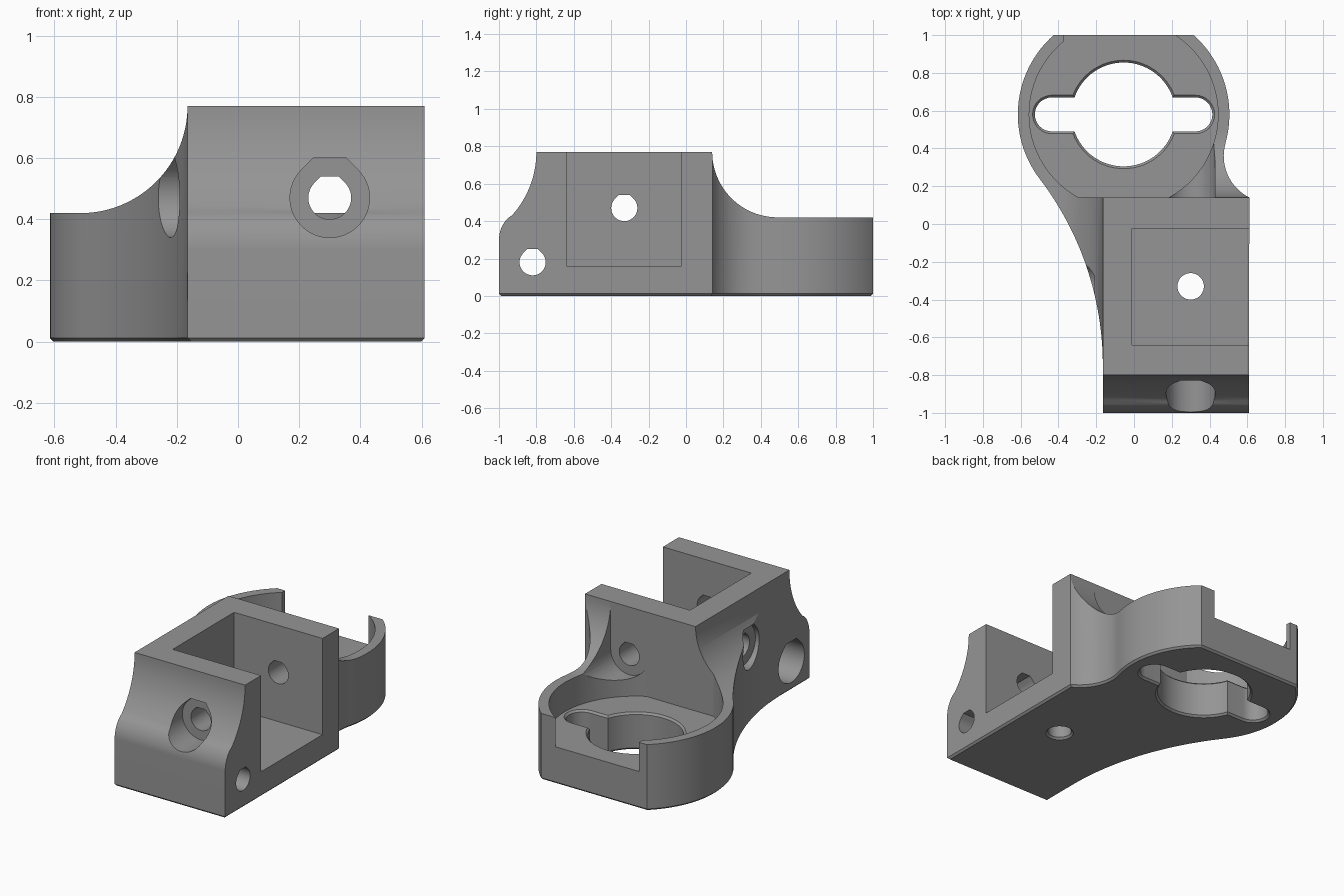
import bpy, bmesh, math

if "Cube" in bpy.data.objects:
    bpy.data.objects.remove(bpy.data.objects["Cube"])

CX, CY = -0.055, 0.58          # ring centre


def arc(cx, cy, r, a0, a1, n=24):
    """Points on a circular arc, angles in degrees."""
    return [(cx + r * math.cos(math.radians(a0 + (a1 - a0) * i / n)),
             cy + r * math.sin(math.radians(a0 + (a1 - a0) * i / n))) for i in range(n + 1)]


def loft(name, axis, layers):
    """Solid through matching outlines; layers = [(position on axis, points)]."""
    place = {'X': lambda p, t: (t, p[0], p[1]),
             'Y': lambda p, t: (p[0], t, p[1]),
             'Z': lambda p, t: (p[0], p[1], t)}[axis]
    bm = bmesh.new()
    rings = [[bm.verts.new(place(p, t)) for p in pts] for t, pts in layers]
    n = len(rings[0])
    for a, b in zip(rings, rings[1:]):
        for i in range(n):
            j = (i + 1) % n
            bm.faces.new((a[i], a[j], b[j], b[i]))
    bm.faces.new(rings[0])
    bm.faces.new(rings[-1])
    bmesh.ops.recalc_face_normals(bm, faces=bm.faces)
    me = bpy.data.meshes.new(name)
    bm.to_mesh(me)
    bm.free()
    ob = bpy.data.objects.new(name, me)
    bpy.context.collection.objects.link(ob)
    return ob


def prism(name, axis, pts, a, b):
    return loft(name, axis, [(a, pts), (b, pts)])


def teardrop(u, v, r):
    """Round hole with a flat printable roof."""
    k = r * math.tan(math.radians(22.5))
    return arc(u, v, r, 135, 405, 40) + [(u + k, v + r), (u - k, v + r)]


def box(x0, x1, y0, y1):
    return [(x0, y0), (x1, y0), (x1, y1), (x0, y1)]


def ang(dx, dy):
    return math.degrees(math.atan2(dy, dx))


# Footprint: block, ring and the tangent blends between them
R1, R2 = 1.63, 0.246
ax, ay = -0.165 - R1, -0.75
bx, by = 0.721, 0.36
t_left = ang(ax - CX, ay - CY)
t_right = ang(bx - CX, by - CY)
back = math.degrees(math.asin((1 - CY) / 0.56))
outline = [(-0.165, -1), (0.61, -1)]
outline += arc(bx, by, R2, ang(0.61 - bx, 0.14 - by) % 360, t_right + 180, 16)
outline += arc(CX, CY, 0.56, t_right, back, 24)[1:]
outline += arc(CX, CY, 0.56, 180 - back, 360 + t_left, 32)
outline += arc(ax, ay, R1, t_left + 180, 0, 32)[1:]


def inset(pts, d):
    """Move an anticlockwise outline inwards by d."""
    out = []
    for i, p in enumerate(pts):
        a, b = pts[i - 1], pts[(i + 1) % len(pts)]
        n = []
        for s, e in ((a, p), (p, b)):
            l = math.hypot(e[0] - s[0], e[1] - s[1])
            n.append((-(e[1] - s[1]) / l, (e[0] - s[0]) / l))
        m = 1 + n[0][0] * n[1][0] + n[0][1] * n[1][1]
        out.append((p[0] + d * (n[0][0] + n[1][0]) / m, p[1] + d * (n[0][1] + n[1][1]) / m))
    return out


body = loft("bracket_body", 'Z', [(0, inset(outline, 0.012)), (0.012, outline), (0.77, outline)])

cutters = []


def cut(*args):
    cutters.append(prism(*args))


# Curved front face
cut("front_curve", 'X', [(-1.2, 1), (-1.2, 0.3)] + arc(-0.835, 0.3, 0.165, 180, 135, 10)
    + arc(-1.307, 0.77, 0.507, -45, 0, 16)[1:] + [(-0.8, 1)], -1, 1)
# Sweeps down from block to ring height
cut("left_sweep", 'Y', [(-1, 1), (-1, 0.42)] + arc(-0.515, 0.77, 0.35, -90, 0) + [(-0.165, 1)], -1.3, 1.3)
cut("back_sweep", 'X', [(1.3, 1), (1.3, 0.42)] + arc(0.49, 0.77, 0.35, -90, -180) + [(0.14, 1)], -1, 1)
# Ring recess and its rear opening
a0 = ang(math.sqrt(0.25 - 0.44 ** 2), -0.44)
cut("ring_recess", 'Z', arc(CX, CY, 0.5, a0, 180 - a0, 64), 0.235, 1)
cut("rear_opening", 'Z', box(-0.37, 0.21, 0.8, 1.2), 0.235, 1)
# Square pocket, open to the top and right
cut("pocket", 'Z', box(-0.01, 0.8, -0.64, -0.025), 0.16, 1)
# Screw head clearances
cut("back_clearance", 'Y', [(0.17, 1)] + arc(0.3, 0.47, 0.13, 180, 360) + [(0.43, 1)], 0.14, 0.47)
cut("front_counterbore", 'Y', teardrop(0.3, 0.47, 0.13), -1.2, -0.8)
cut("left_counterbore", 'X', teardrop(-0.33, 0.47, 0.13), -1, -0.165)
cut("low_counterbore", 'X', teardrop(-0.82, 0.18, 0.13), -1, 0.45)
# Screw holes
cut("long_hole", 'Y', teardrop(0.3, 0.47, 0.07), -1.2, 0.3)
cut("left_hole", 'X', teardrop(-0.33, 0.47, 0.07), -1, 0.1)
cut("low_hole", 'X', teardrop(-0.82, 0.18, 0.07), -1, 1)


# Chamfered floor hole
def circle(r):
    return arc(0.3, -0.33, r, 0, 352.5, 47)


cutters.append(loft("floor_hole", 'Z', [(-0.01, circle(0.092)), (0.012, circle(0.07)), (0.3, circle(0.07))]))


# Chamfered round hole with side slots
def keyhole(d):
    r, s, e = 0.275 + d, 0.09 + d, 0.38
    a = math.degrees(math.asin(s / r))
    return (arc(CX, CY, r, a, 180 - a, 32) + arc(CX - e, CY, s, 90, 270, 16)
            + arc(CX, CY, r, 180 + a, 360 - a, 32) + arc(CX + e, CY, s, -90, 90, 16))


cutters.append(loft("slotted_hole", 'Z', [(-0.01, keyhole(0.022)), (0.012, keyhole(0)),
                                          (0.223, keyhole(0)), (0.245, keyhole(0.022))]))

# Carve everything out of the body
bpy.context.view_layer.objects.active = body
body.select_set(True)
for c in cutters:
    m = body.modifiers.new(c.name, 'BOOLEAN')
    m.operation = 'DIFFERENCE'
    m.solver = 'EXACT'
    m.object = c
    bpy.ops.object.modifier_apply(modifier=m.name)
    bpy.data.objects.remove(c)

grey = bpy.data.materials.new("mid_grey")
grey.diffuse_color = (0.3, 0.3, 0.3, 1)
grey.use_nodes = True
grey.node_tree.nodes["Principled BSDF"].inputs["Base Color"].default_value = grey.diffuse_color
body.data.materials.clear()
body.data.materials.append(grey)
bpy.ops.object.shade_smooth_by_angle(angle=math.radians(25))
